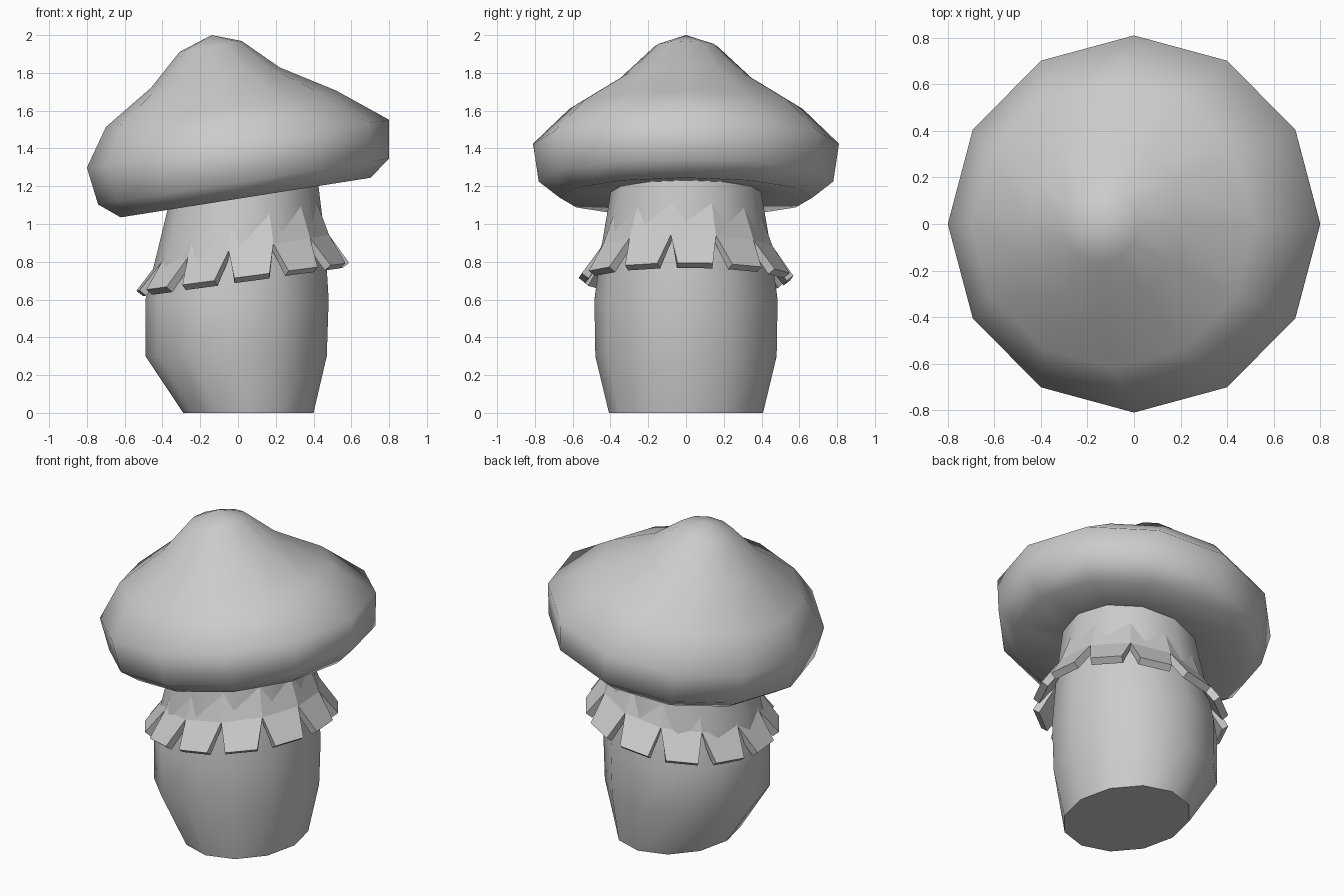
import bpy, bmesh
from math import sin, cos, radians

default = bpy.data.objects.get("Cube")
if default:
    bpy.data.objects.remove(default)

SIDES = 12
mat = bpy.data.materials.new("pale grey")
mat.use_nodes = True
GREY = (0.6, 0.6, 0.6, 1)
mat.diffuse_color = GREY
mat.node_tree.nodes["Principled BSDF"].inputs["Base Color"].default_value = GREY


def point(cx, cz, r, tilt, degrees, squash=1):
    """Point on a ring that leans up towards +x by the tilt angle."""
    a, t = radians(degrees), radians(tilt)
    u = r * cos(a) * squash
    return (cx + u * cos(t), r * sin(a), cz + u * sin(t))


def finish(name, bm, angle=None):
    bmesh.ops.recalc_face_normals(bm, faces=bm.faces)
    mesh = bpy.data.meshes.new(name)
    bm.to_mesh(mesh)
    bm.free()
    mesh.materials.append(mat)
    obj = bpy.data.objects.new(name, mesh)
    bpy.context.collection.objects.link(obj)
    if angle:
        bpy.ops.object.select_all(action='DESELECT')
        obj.select_set(True)
        bpy.context.view_layer.objects.active = obj
        bpy.ops.object.shade_smooth_by_angle(angle=radians(angle))
    return obj


def loft(name, rings, angle, apex=None):
    """Skin a stack of rings, closing the bottom and the top."""
    bm = bmesh.new()
    loops = [[bm.verts.new(point(*ring[:4], 360 * i / SIDES, *ring[4:]))
              for i in range(SIDES)] for ring in rings]
    for low, high in zip(loops, loops[1:]):
        for i in range(SIDES):
            j = (i + 1) % SIDES
            bm.faces.new((low[i], low[j], high[j], high[i]))
    bm.faces.new(loops[0])
    if apex:
        tip = bm.verts.new(apex)
        for i in range(SIDES):
            bm.faces.new((loops[-1][i], loops[-1][(i + 1) % SIDES], tip))
    else:
        bm.faces.new(loops[-1])
    return finish(name, bm, angle)


# Stem: each ring is centre x, centre z, radius, tilt, optional x squash
loft("stem", [
    (0.055, 0, 0.408, 0, 0.845),
    (-0.01, 0.3, 0.48, 0),
    (-0.005, 0.6, 0.485, 0),
    (0.015, 0.88, 0.447, 5),
    (0.03, 1.19, 0.395, 9),
], 50)

# Leaning cap with a slightly hollow underside and a pointed crown
loft("cap", [
    (0.035, 1.175, 0.35, 9),
    (0.04, 1.14, 0.67, 9),
    (0.03, 1.225, 0.78, 9),
    (0, 1.425, 0.81, 9),
    (-0.09, 1.61, 0.617, 9),
    (-0.12, 1.775, 0.345, 9),
    (-0.145, 1.94, 0.167, 10),
], 80, apex=(-0.14, 0, 2.0))

# Skirt: a flared collar cut into twelve square-ended teeth
bm = bmesh.new()
STEP, START, HALF = 360 / SIDES, 20, 9.5
top, notch = [], []
for i in range(SIDES):
    a = START + i * STEP
    top.append(bm.verts.new(point(0.03, 1.09, 0.385, 9, a)))
    notch.append(bm.verts.new(point(0.03, 0.87, 0.465, 9, a)))
for i in range(SIDES):
    j = (i + 1) % SIDES
    middle = START + (i + 0.5) * STEP
    tips = [bm.verts.new(point(0.025, 0.72, 0.57, 7.5, middle + s * HALF))
            for s in (-1, 1)]
    bm.faces.new((notch[i], notch[j], top[j], top[i]))
    bm.faces.new((tips[0], tips[1], notch[j], notch[i]))
skirt = finish("skirt", bm)
solid = skirt.modifiers.new("thickness", 'SOLIDIFY')
solid.thickness = 0.045
solid.offset = -1
